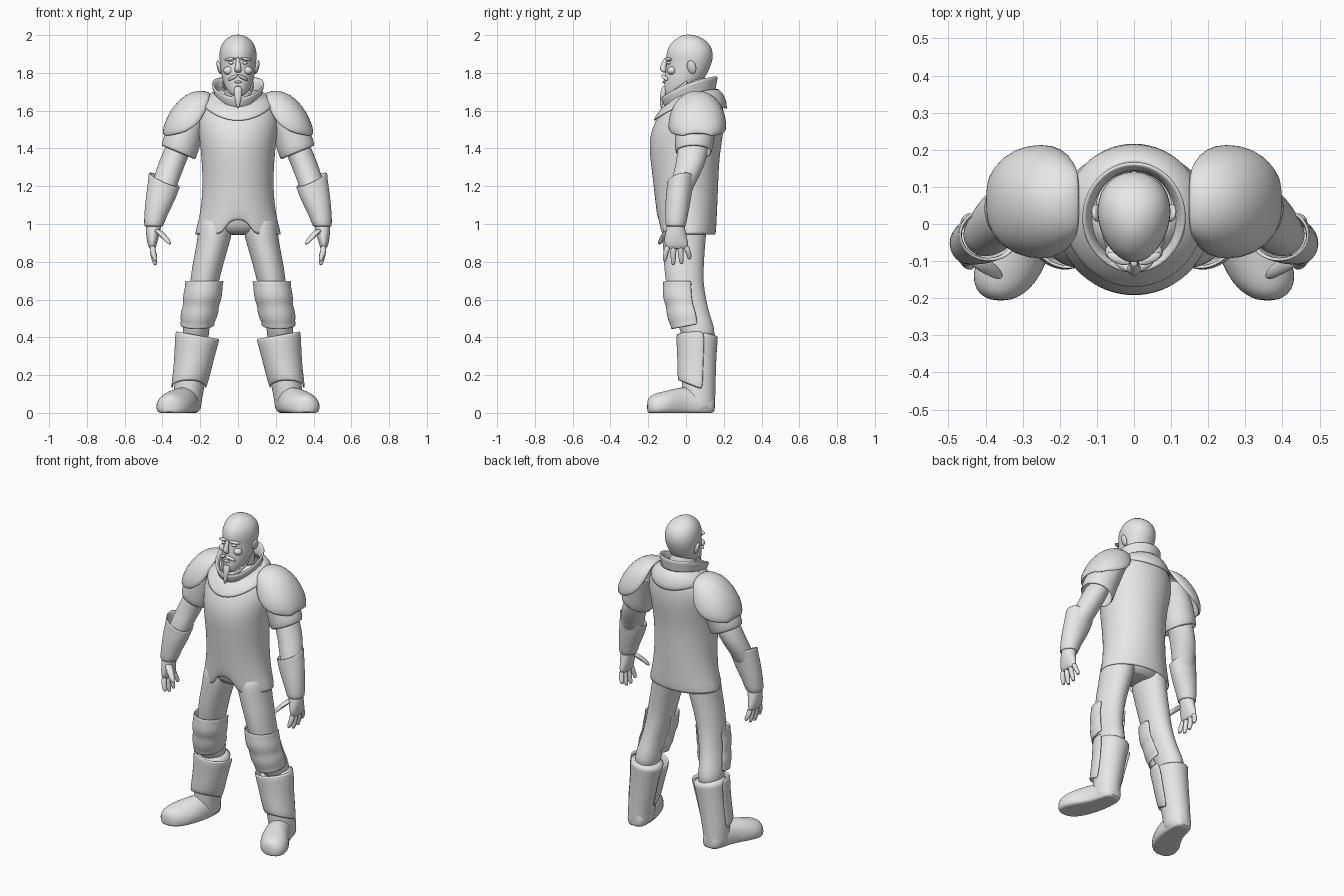
import bpy, bmesh, math
from mathutils import Matrix, Vector

GREY = bpy.data.materials.new("light_grey")
GREY.diffuse_color = (0.8, 0.8, 0.8, 1)


def finish(name, bm, mirror=False, thick=0.0, sub=1):
    bmesh.ops.recalc_face_normals(bm, faces=bm.faces)
    me = bpy.data.meshes.new(name)
    bm.to_mesh(me)
    bm.free()
    me.materials.append(GREY)
    ob = bpy.data.objects.new(name, me)
    bpy.context.collection.objects.link(ob)
    for p in me.polygons:
        p.use_smooth = True
    if mirror:
        ob.modifiers.new("mirror", 'MIRROR').use_mirror_merge = False
    if thick:
        s = ob.modifiers.new("thickness", 'SOLIDIFY')
        s.thickness, s.offset = thick, 0
    if sub:
        ob.modifiers.new("smooth", 'SUBSURF').levels = sub
        ob.modifiers["smooth"].render_levels = sub
    bpy.context.view_layer.objects.active = ob
    ob.select_set(True)
    bpy.ops.object.shade_smooth_by_angle(angle=math.radians(50))
    ob.select_set(False)
    return ob


def skin(bm, rows, closed):
    for a, b in zip(rows, rows[1:]):
        n = len(a)
        for i in range(n if closed else n - 1):
            j = (i + 1) % n
            bm.faces.new((a[i], a[j], b[j], b[i]))


def loft(name, rings, n=20, arc=None, caps=True, matrix=None, egg=0.0, rule=None, **kw):
    """Ring: x, y, z, rx, ry, then optional tilt along x, tilt along y, side lift.
    arc: degrees of a front-facing open shell."""
    bm = bmesh.new()
    rows = []
    for ring in rings:
        cx, cy, cz, rx, ry, tx, ty, lift = (tuple(ring) + (0, 0, 0))[:8]
        row = []
        for i in range(n):
            if arc:
                t = math.radians(-90 - arc / 2 + arc * i / (n - 1))
            else:
                t = math.radians(-90) + 2 * math.pi * i / n
            dx = rx * math.cos(t) * (1 + egg * math.sin(t))
            dy = ry * math.sin(t)
            co = Vector((cx + dx, cy + dy, cz + tx * dx + ty * dy + lift * math.cos(t) ** 2))
            if matrix:
                co = matrix @ co
            if rule:
                co = rule(co)
            row.append(bm.verts.new(co))
        rows.append(row)
    skin(bm, rows, not arc)
    if caps and not arc:
        bm.faces.new(rows[0])
        bm.faces.new(rows[-1])
    return finish(name, bm, **kw)


def ball(name, loc, size, rot=(0, 0, 0), mirror=False):
    bm = bmesh.new()
    m = Matrix.Translation(loc)
    for ax, ang in zip("XYZ", rot):
        m = m @ Matrix.Rotation(math.radians(ang), 4, ax)
    bmesh.ops.create_uvsphere(bm, u_segments=16, v_segments=10, radius=1,
                              matrix=m @ Matrix.Diagonal((*size, 1)))
    finish(name, bm, mirror, sub=0)


def span(z, rx, yf, yb, *extra):
    """Centred ring given by its front and back y."""
    return (0, (yf + yb) / 2, z, rx, (yb - yf) / 2, *extra)


# tunic with a notch in the front hem
def notch(co):
    if co.z < 0.96 and co.y < 0 and abs(co.x) < 0.05:
        co.z = 1.02
    return co


loft("tunic", [span(.94, .228, -.14, .155), span(1.045, .197, -.152, .16),
               span(1.2, .181, -.167, .167), span(1.35, .19, -.187, .172),
               span(1.45, .2, -.193, .19), span(1.54, .215, -.165, .2),
               span(1.63, .2, -.105, .195), span(1.685, .14, -.075, .17),
               span(1.71, .1, -.05, .14)], n=32, caps=False, rule=notch, thick=.008)
loft("pelvis", [span(.94, .13, -.08, .09), span(.98, .185, -.125, .12),
                span(1.1, .175, -.14, .14), span(1.15, .1, -.1, .1)], n=24)

# yoke and raised collar
loft("yoke", [span(1.575, .19, -.172, .215, 0, .16, .06), span(1.63, .165, -.142, .205, 0, .25, .04),
              span(1.67, .125, -.115, .165, 0, .33, .02)], n=28, caps=False, thick=.014)
loft("collar", [span(1.65, .115, -.1, .15, 0, .35, .02), span(1.69, .122, -.115, .152, 0, .38, .02),
                span(1.728, .138, -.13, .165, 0, .38, .02)], n=28, caps=False, thick=.016)

# head and neck
loft("neck", [span(1.6, .08, -.05, .12), span(1.7, .078, -.06, .115), span(1.8, .078, -.04, .115)])
loft("head", [span(1.675, .028, -.108, -.05), span(1.695, .05, -.116, 0), span(1.73, .073, -.116, .055),
              span(1.77, .084, -.115, .1), span(1.82, .092, -.108, .125), span(1.855, .096, -.1, .138),
              span(1.89, .1, -.107, .145), span(1.935, .095, -.098, .138), span(1.97, .075, -.068, .11),
              span(1.993, .045, -.035, .07), span(2.003, .012, -.005, .03)], n=24, egg=.13)
loft("nose", [(0, -.102, 1.885, .012, .01), (0, -.115, 1.855, .011, .014), (0, -.124, 1.825, .018, .02),
              (0, -.119, 1.81, .021, .017), (0, -.108, 1.8, .012, .01)], n=10)
ball("brow", (.042, -.093, 1.873), (.033, .014, .008), (0, 8, 22), True)
ball("eye", (.037, -.092, 1.853), (.015, .01, .008), (0, 0, 15), True)
ball("cheek", (.05, -.075, 1.812), (.028, .024, .022), (0, 0, 0), True)
ball("ear", (.1, .03, 1.83), (.011, .024, .037), (15, 12, -15), True)
ball("moustache", (.026, -.113, 1.775), (.033, .012, .009), (0, 28, 25), True)
ball("lower_lip", (0, -.115, 1.752), (.02, .01, .007))
loft("jaw_beard", [span(1.7, .062, -.118, .075, 0, .55), span(1.722, .078, -.124, .085, 0, .65),
                   span(1.745, .084, -.12, .085, 0, .75)], arc=210, egg=.08, thick=.01)
loft("goatee", [(0, -.112, 1.735, .018, .012), (0, -.117, 1.7, .026, .02),
                (0, -.125, 1.66, .018, .014), (0, -.132, 1.61, .004, .004)], n=10)

# shoulder guards: arches over the shoulder, swept outward (top point, edge point, half depth)
bm = bmesh.new()
rows = []
for tx, tz, ex, ez, h in [(.145, 1.69, .155, 1.66, .08), (.205, 1.705, .175, 1.58, .125),
                          (.275, 1.685, .215, 1.525, .15), (.34, 1.62, .275, 1.485, .15),
                          (.38, 1.545, .335, 1.472, .125), (.397, 1.475, .385, 1.465, .065)]:
    row = []
    for i in range(13):
        t = math.pi * i / 12
        s = math.sin(t) ** .9
        row.append(bm.verts.new((ex + (tx - ex) * s, .06 - h * math.cos(t), ez + (tz - ez) * s)))
    rows.append(row)
skin(bm, rows, False)
finish("shoulder_guard", bm, True, .014)

# arms
loft("sleeve", [(.2, .06, 1.61, .07, .1), (.255, .055, 1.55, .09, .105), (.29, .045, 1.46, .09, .1, .3),
                (.317, .04, 1.375, .088, .093, .42)], caps=False, mirror=True, thick=.012)
loft("arm", [(.29, .045, 1.47, .07, .08), (.325, .035, 1.38, .073, .082), (.358, .02, 1.3, .073, .078),
             (.388, -.02, 1.21, .068, .065), (.41, -.04, 1.12, .06, .055)], mirror=True)
loft("bracer", [(.39, -.028, 1.235, .08, .07, .45, .2), (.393, -.03, 1.215, .076, .066, .4, .2),
                (.41, -.04, 1.14, .073, .064, .2), (.437, -.05, 1.05, .055, .056, .1),
                (.447, -.055, .985, .047, .05)], caps=False, mirror=True, thick=.01)

# hands
loft("palm", [(.44, -.052, 1.04, .045, .045), (.449, -.055, .98, .042, .048), (.452, -.055, .93, .034, .062),
              (.455, -.05, .89, .024, .065), (.452, -.046, .865, .016, .058)], n=16, mirror=True)
for k, (y0, y1, tip) in enumerate([(-.097, -.112, .8), (-.065, -.068, .78), (-.031, -.024, .785), (.001, .018, .81)]):
    loft(f"finger_{k + 1}", [(.452, y0, .89, .017, .017), (.452, y0 * .6 + y1 * .4, .855, .017, .016),
                             (.442, y1, tip + .025, .015, .014), (.437, y1, tip, .009, .009)], n=10, mirror=True)
loft("thumb", [(.435, -.085, .975, .025, .025), (.405, -.11, .945, .024, .022), (.375, -.13, .915, .018, .017),
               (.36, -.142, .89, .01, .01)], n=10, mirror=True)

# trouser legs
loft("trouser_leg", [(.11, -.005, 1.06, .09, .115), (.118, -.008, .97, .093, .118), (.133, -.01, .89, .087, .113),
                     (.157, -.012, .8, .083, .108), (.178, -.008, .69, .077, .1), (.195, .008, .6, .07, .1),
                     (.212, .03, .52, .068, .095), (.222, .06, .45, .072, .095), (.225, .07, .36, .07, .085)],
     mirror=True)

# layered knee guards
loft("knee_guard", [(.178, -.01, .7, .1, .108), (.18, -.012, .675, .094, .104), (.185, -.012, .64, .098, .108),
                    (.19, -.008, .6, .098, .108), (.196, 0, .57, .09, .102), (.202, .008, .54, .095, .108),
                    (.208, .015, .505, .093, .108, 0, .1), (.213, .02, .485, .084, .098, 0, .15),
                    (.216, .025, .462, .088, .1, 0, .2)], n=18, arc=225, mirror=True, thick=.01)

# boots with shin plates
loft("boot_shaft", [(.22, .075, .415, .104, .1, .18), (.222, .075, .39, .096, .094, .15), (.235, .072, .3, .09, .09),
                    (.25, .067, .2, .086, .092), (.263, .068, .1, .078, .088), (.268, .07, .04, .074, .086),
                    (.268, .07, .0, .072, .084)], mirror=True)
loft("shin_plate", [(.214, .065, .415, .115, .115, .18), (.228, .064, .32, .103, .106, .08),
                    (.243, .06, .22, .096, .102, 0, -.2), (.262, .06, .13, .09, .1, 0, -.4)],
     n=16, arc=215, mirror=True, thick=.01)


def on_floor(co):
    co.z = max(co.z, 0)
    return co


loft("foot", [(.265, .04, -.155, .035, .05), (.266, .04, -.13, .062, .075), (.27, .04, -.07, .07, .09),
              (.285, .04, 0, .077, .1), (.312, .04, .06, .093, .09), (.335, .035, .11, .098, .082),
              (.35, .03, .16, .085, .075), (.357, .03, .19, .06, .06), (.36, .03, .207, .025, .035)],
     matrix=Matrix.Rotation(math.pi / 2, 4, 'X'), rule=on_floor, mirror=True)
